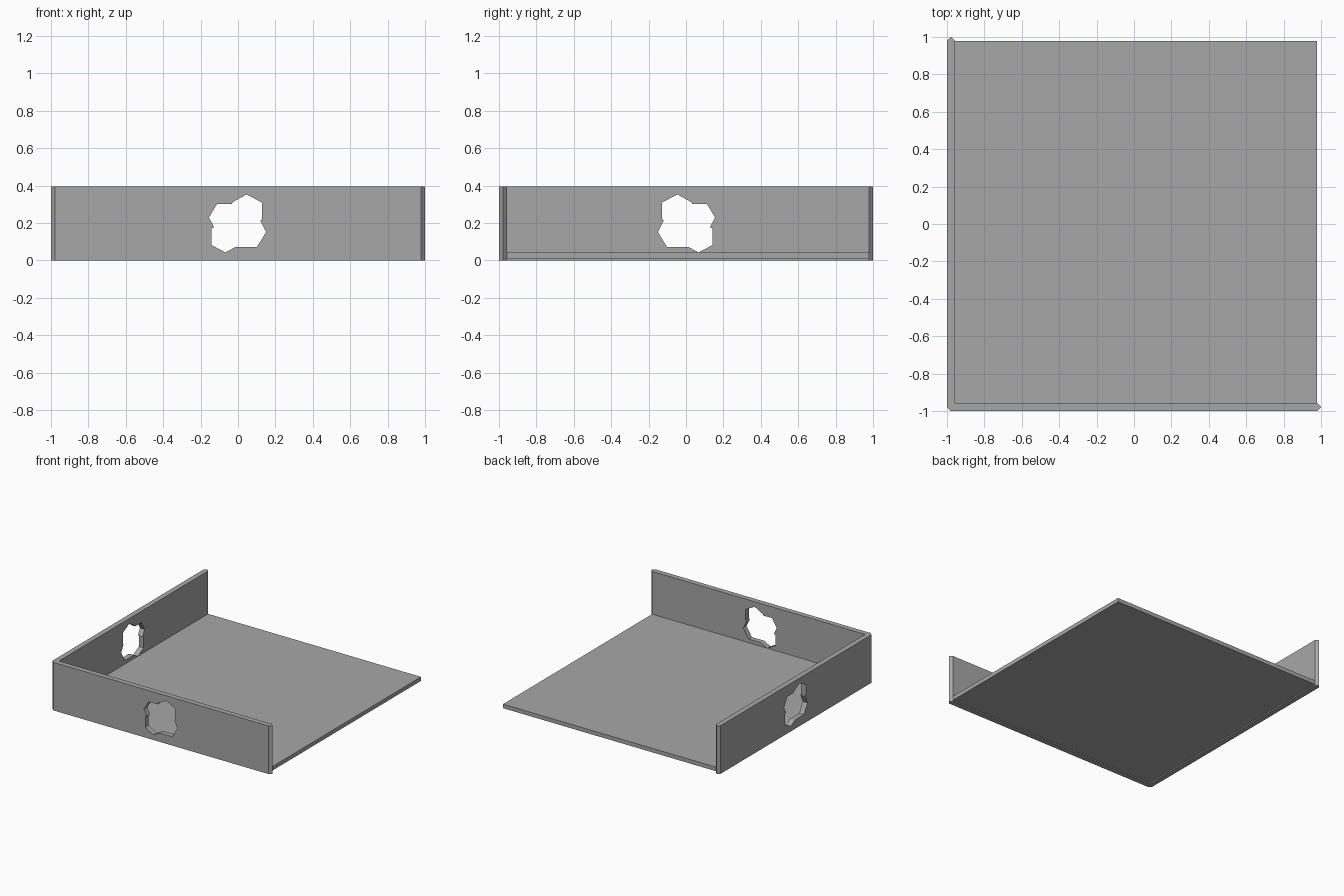
import bpy, bmesh
from mathutils import Vector

cube = bpy.data.objects.get("Cube")
if cube:
    bpy.data.objects.remove(cube, do_unlink=True)

T = 0.043          # panel thickness
H = 0.395          # wall height
E = 1 - T / 2      # where the pointed wall ends begin
IN = 1 - T         # inner wall plane

grey = bpy.data.materials.new("mid_grey")
grey.use_nodes = True
colour = (0.39, 0.39, 0.39, 1)
grey.diffuse_color = colour
grey.node_tree.nodes["Principled BSDF"].inputs["Base Color"].default_value = colour


def prism(name, outline, sweep):
    """Extrude a closed outline along the sweep vector."""
    bm = bmesh.new()
    face = bm.faces.new([bm.verts.new(p) for p in outline])
    new = bmesh.ops.extrude_face_region(bm, geom=[face])["geom"]
    verts = [g for g in new if isinstance(g, bmesh.types.BMVert)]
    bmesh.ops.translate(bm, vec=Vector(sweep), verts=verts)
    bmesh.ops.recalc_face_normals(bm, faces=bm.faces)
    mesh = bpy.data.meshes.new(name)
    bm.to_mesh(mesh)
    bm.free()
    mesh.materials.append(grey)
    obj = bpy.data.objects.new(name, mesh)
    bpy.context.collection.objects.link(obj)
    return obj


def cut(obj, cutter):
    """Subtract the cutter, bake the result and discard the cutter."""
    mod = obj.modifiers.new("opening", "BOOLEAN")
    mod.operation = "DIFFERENCE"
    mod.solver = "EXACT"
    mod.object = cutter
    deps = bpy.context.evaluated_depsgraph_get()
    baked = bpy.data.meshes.new_from_object(obj.evaluated_get(deps))
    obj.modifiers.clear()
    obj.data = baked
    bpy.data.objects.remove(cutter, do_unlink=True)


# Wall footprint: mitred at the shared corner, pointed at the free end
footprint = [(-E, -1), (E, -1), (1, -E), (E, -IN), (-IN, -IN),
             (-1 + T / 4, -1 + T / 4)]

# Opening made of overlapping hexagons: distance along the wall, height
opening = [(0.046, 0.353), (0.127, 0.31), (0.127, 0.22), (0.119, 0.215),
           (0.15, 0.152), (0.102, 0.073), (0, 0.073), (-0.012, 0.073),
           (-0.067, 0.043), (-0.142, 0.083), (-0.142, 0.171),
           (-0.128, 0.178), (-0.155, 0.23), (-0.112, 0.302),
           (-0.032, 0.302), (-0.03, 0.311)]

# Front wall
front = prism("front_wall", [(x, y, 0) for x, y in footprint], (0, 0, H))
cut(front, prism("front_cutter", [(u, -1.1, z) for u, z in opening], (0, 0.3, 0)))

# Side wall: footprint reflected over the diagonal, opening reversed
side = prism("side_wall", [(y, x, 0) for x, y in footprint], (0, 0, H))
cut(side, prism("side_cutter", [(-1.1, -u, z) for u, z in opening], (0.3, 0, 0)))

# Floor, set slightly above the wall bottoms
prism("floor", [(-IN, -IN, 0.01), (E, -IN, 0.01), (E, E, 0.01), (-IN, E, 0.01)],
      (0, 0, T - 0.01))
